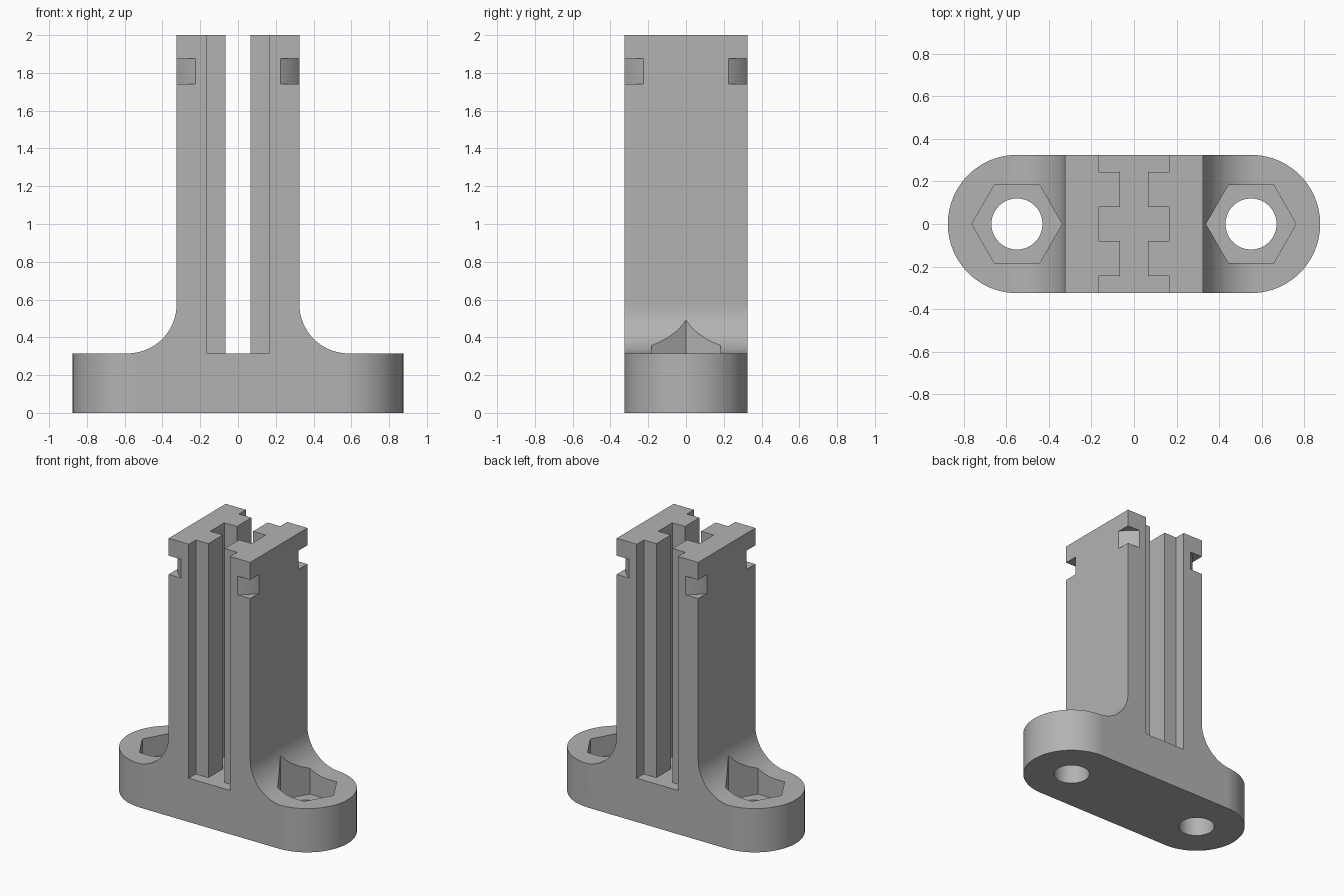
import bpy, bmesh, math

if "Cube" in bpy.data.objects:
    bpy.data.objects.remove(bpy.data.objects["Cube"])

HALF = 0.325           # half width of the tower and half depth of the body
HOLE_X = 0.55          # bolt centre distance
BASE = 0.315           # base plate height
FILLET = 0.26

grey = bpy.data.materials.new("plain grey")
grey.use_nodes = True
COLOUR = (0.45, 0.45, 0.45, 1)
grey.diffuse_color = COLOUR
grey.node_tree.nodes["Principled BSDF"].inputs["Base Color"].default_value = COLOUR


def prism(name, outline, low, high, along="z"):
    """Extrude a 2D outline along z, or an x-z outline along y."""
    bm = bmesh.new()
    if along == "z":
        verts = [bm.verts.new((a, b, low)) for a, b in outline]
        step = (0, 0, high - low)
    else:
        verts = [bm.verts.new((a, low, b)) for a, b in outline]
        step = (0, high - low, 0)
    face = bm.faces.new(verts)
    ext = bmesh.ops.extrude_face_region(bm, geom=[face])
    moved = [g for g in ext["geom"] if isinstance(g, bmesh.types.BMVert)]
    bmesh.ops.translate(bm, verts=moved, vec=step)
    bmesh.ops.recalc_face_normals(bm, faces=bm.faces)
    mesh = bpy.data.meshes.new(name)
    bm.to_mesh(mesh)
    bm.free()
    mesh.materials.append(grey)
    obj = bpy.data.objects.new(name, mesh)
    bpy.context.collection.objects.link(obj)
    return obj


def arc(cx, cy, r, start, end, n):
    angles = [math.radians(start + (end - start) * i / n) for i in range(n + 1)]
    return [(cx + r * math.cos(a), cy + r * math.sin(a)) for a in angles]


def circle(cx, r, n):
    return arc(cx, 0, r, 0, 360, n)[:-1]


def boolean(obj, tool, operation):
    """Apply a boolean and discard the tool."""
    tool.hide_render = True
    mod = obj.modifiers.new(tool.name, "BOOLEAN")
    mod.object, mod.operation, mod.solver = tool, operation, "EXACT"
    bpy.context.view_layer.objects.active = obj
    bpy.ops.object.modifier_apply(modifier=mod.name)
    bpy.data.objects.remove(tool)


# Body: base and tower side profile with concave fillets
right = [(1, 0), (1, BASE)]
right += arc(HALF + FILLET, BASE + FILLET, FILLET, 270, 180, 24)
right += [(HALF, 2)]
left = [(-x, z) for x, z in reversed(right)]
body = prism("clamp_stand", right + left, -HALF, HALF, along="y")

# Rounded ends of the base
footprint = prism("footprint", arc(HOLE_X, 0, HALF, -90, 90, 40)
                  + arc(-HOLE_X, 0, HALF, 90, 270, 40), -0.1, 2.1)
boolean(body, footprint, "INTERSECT")

# Central slot with two pairs of guide ribs
WIDE, NARROW = 0.165, 0.065
side = [(WIDE, -0.5), (WIDE, -0.245), (NARROW, -0.245), (NARROW, -0.08),
        (WIDE, -0.08)]
side += [(x, -y) for x, y in reversed(side)]
slot = prism("slot", side + [(-x, y) for x, y in reversed(side)], BASE, 2.2)
boolean(body, slot, "DIFFERENCE")

# Bolt holes with hexagonal nut pockets
for s in (-1, 1):
    boolean(body, prism("nut_pocket", circle(s * HOLE_X, 0.212, 6), 0.17, 0.8),
            "DIFFERENCE")
    boolean(body, prism("bolt_hole", circle(s * HOLE_X, 0.12, 48), -0.1, 0.5),
            "DIFFERENCE")

# Tie groove that rounds off the four tower corners
groove = prism("tie_groove", circle(0, 0.7, 32), 1.74, 1.875)
core = prism("groove_core", circle(0, math.hypot(HALF, 0.225), 96), 1.6, 1.95)
boolean(groove, core, "DIFFERENCE")
boolean(body, groove, "DIFFERENCE")

# Smooth curved walls, crisp edges
bpy.ops.object.select_all(action="DESELECT")
body.select_set(True)
bpy.context.view_layer.objects.active = body
bpy.ops.object.shade_smooth_by_angle(angle=math.radians(25))
weighted = body.modifiers.new("flat_face_normals", "WEIGHTED_NORMAL")
weighted.keep_sharp = True
